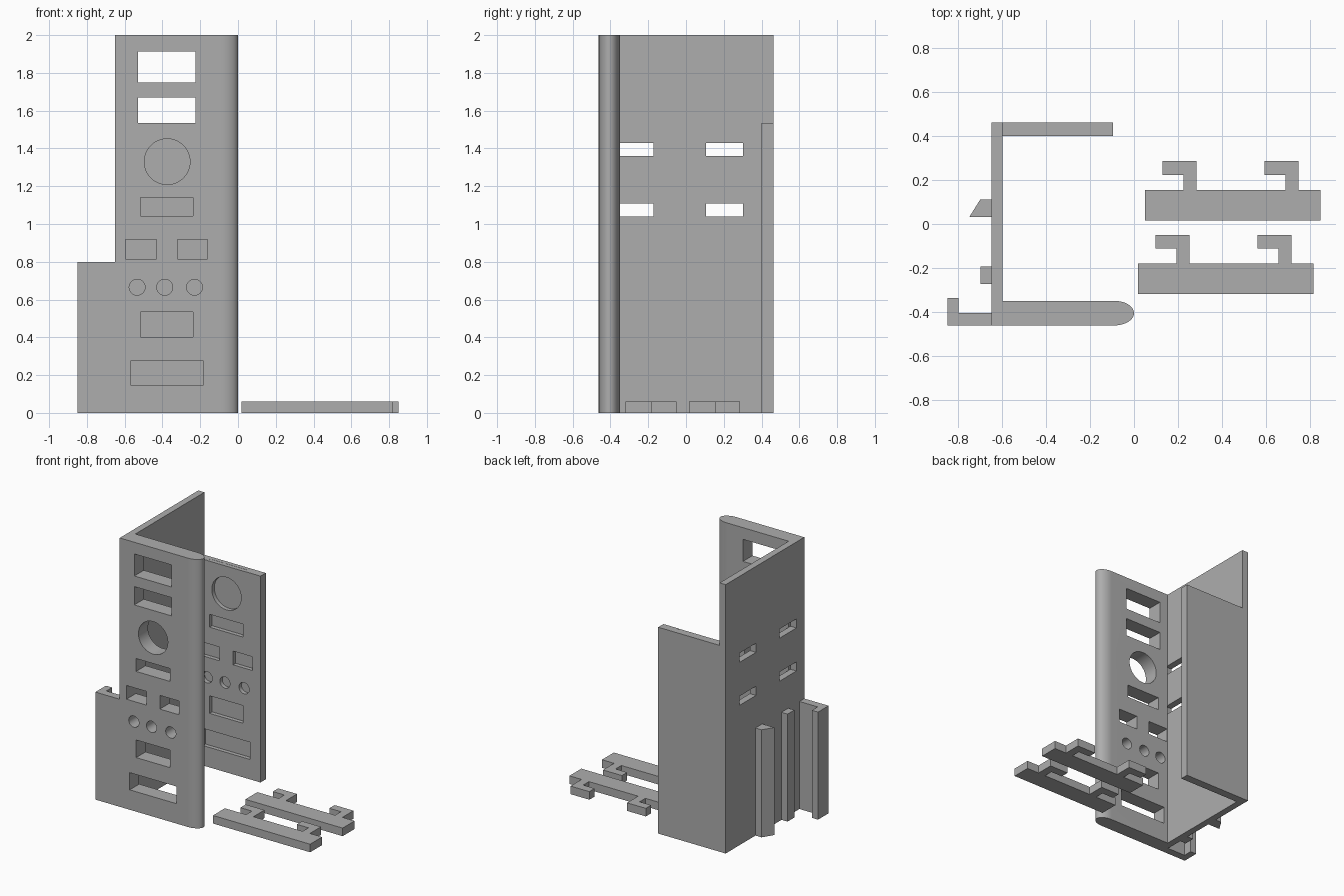
import bpy, bmesh, math

if "Cube" in bpy.data.objects:
    bpy.data.objects.remove(bpy.data.objects["Cube"])

grey = bpy.data.materials.new("grey plastic")
grey.diffuse_color = (0.42, 0.42, 0.42, 1)
grey.use_nodes = True
grey.node_tree.nodes["Principled BSDF"].inputs["Base Color"].default_value = grey.diffuse_color


def add_prism(bm, pts, lo, hi, axis):
    """Extrude a closed outline: (x, y) along z, (x, z) along y, (y, z) along x."""
    place = {"z": lambda a, b, t: (a, b, t),
             "y": lambda a, b, t: (a, t, b),
             "x": lambda a, b, t: (t, a, b)}[axis]
    bottom = [bm.verts.new(place(a, b, lo)) for a, b in pts]
    top = [bm.verts.new(place(a, b, hi)) for a, b in pts]
    bm.faces.new(bottom)
    bm.faces.new(top)
    n = len(pts)
    for i in range(n):
        j = (i + 1) % n
        bm.faces.new((bottom[i], bottom[j], top[j], top[i]))


def finish(bm, name):
    bmesh.ops.recalc_face_normals(bm, faces=bm.faces)
    mesh = bpy.data.meshes.new(name)
    bm.to_mesh(mesh)
    bm.free()
    mesh.materials.append(grey)
    obj = bpy.data.objects.new(name, mesh)
    bpy.context.collection.objects.link(obj)
    return obj


def rect(a0, a1, b0, b1):
    return [(a0, b0), (a1, b0), (a1, b1), (a0, b1)]


def circle(cx, cz, r, n=48):
    return [(cx + r * math.cos(2 * math.pi * i / n),
             cz + r * math.sin(2 * math.pi * i / n)) for i in range(n)]


def activate(obj):
    bpy.ops.object.select_all(action="DESELECT")
    obj.select_set(True)
    bpy.context.view_layer.objects.active = obj


def cut(obj, cutter):
    cutter.hide_render = True
    mod = obj.modifiers.new("cut", "BOOLEAN")
    mod.operation, mod.solver, mod.object = "DIFFERENCE", "EXACT", cutter
    activate(obj)
    bpy.ops.object.modifier_apply(modifier=mod.name)
    bpy.data.objects.remove(cutter)


# Housing plan: rounded front panel, side wall, back panel, ribs and side bracket
nose = [(-0.09 + 0.09 * math.cos(t), -0.406 + 0.056 * math.sin(t))
        for t in (math.pi * (i / 32 - 0.5) for i in range(33))]
plan = [(-0.85, -0.462)] + nose + [
    (-0.60, -0.35), (-0.60, 0.40), (-0.095, 0.40), (-0.095, 0.462), (-0.65, 0.462),
    (-0.65, 0.112), (-0.70, 0.112), (-0.75, 0.032), (-0.65, 0.032),     # slanted rib
    (-0.65, -0.194), (-0.70, -0.194), (-0.70, -0.274), (-0.65, -0.274),  # square rib
    (-0.65, -0.405), (-0.80, -0.405), (-0.80, -0.338), (-0.85, -0.338)]  # bracket lip
bm = bmesh.new()
add_prism(bm, plan, 0, 2, "z")
housing = finish(bm, "housing")

# Lower the ribs and bracket, and the back panel
bm = bmesh.new()
add_prism(bm, rect(-1.0, -0.65, -0.6, 0.6), 0.8, 2.2, "z")
add_prism(bm, rect(-0.60, 0.1, 0.3, 0.6), 1.535, 2.2, "z")
cut(housing, finish(bm, "height_cutter"))

# Openings through the front panel, continued as shallow pockets in the back panel
bm = bmesh.new()
for x0, x1, z0, z1 in [(-0.53, -0.224, 1.749, 1.913), (-0.53, -0.224, 1.534, 1.67),
                       (-0.515, -0.238, 1.043, 1.139), (-0.595, -0.431, 0.815, 0.917),
                       (-0.32, -0.161, 0.815, 0.917), (-0.515, -0.238, 0.402, 0.533),
                       (-0.568, -0.182, 0.148, 0.276)]:
    add_prism(bm, rect(x0, x1, z0, z1), -0.6, 0.43, "y")
for x, z, r in [(-0.375, 1.33, 0.121), (-0.534, 0.665, 0.042),
                (-0.388, 0.665, 0.042), (-0.23, 0.665, 0.042)]:
    add_prism(bm, circle(x, z, r), -0.6, 0.43, "y")
cut(housing, finish(bm, "opening_cutter"))

# Four slots in the side wall
bm = bmesh.new()
for y in (-0.37, 0.105):
    for z in (1.04, 1.36):
        add_prism(bm, rect(y, y + 0.197, z, z + 0.068), -0.8, -0.60, "x")
cut(housing, finish(bm, "slot_cutter"))
activate(housing)
bpy.ops.object.shade_smooth_by_angle(angle=math.radians(30))


# Two loose clips, each a bar with a pair of hooks
def clip(name, ox, oy):
    outline = [(0, 0), (0.80, 0), (0.80, 0.14)]
    for x in (0.70, 0.235):
        outline += [(x, 0.14), (x, 0.27), (x - 0.155, 0.27), (x - 0.155, 0.208),
                    (x - 0.06, 0.208), (x - 0.06, 0.14)]
    outline.append((0, 0.14))
    bm = bmesh.new()
    add_prism(bm, [(x + ox, y + oy) for x, y in outline], 0, 0.06, "z")
    return finish(bm, name)


clip("rear_clip", 0.05, 0.016)
clip("front_clip", 0.018, -0.32)
